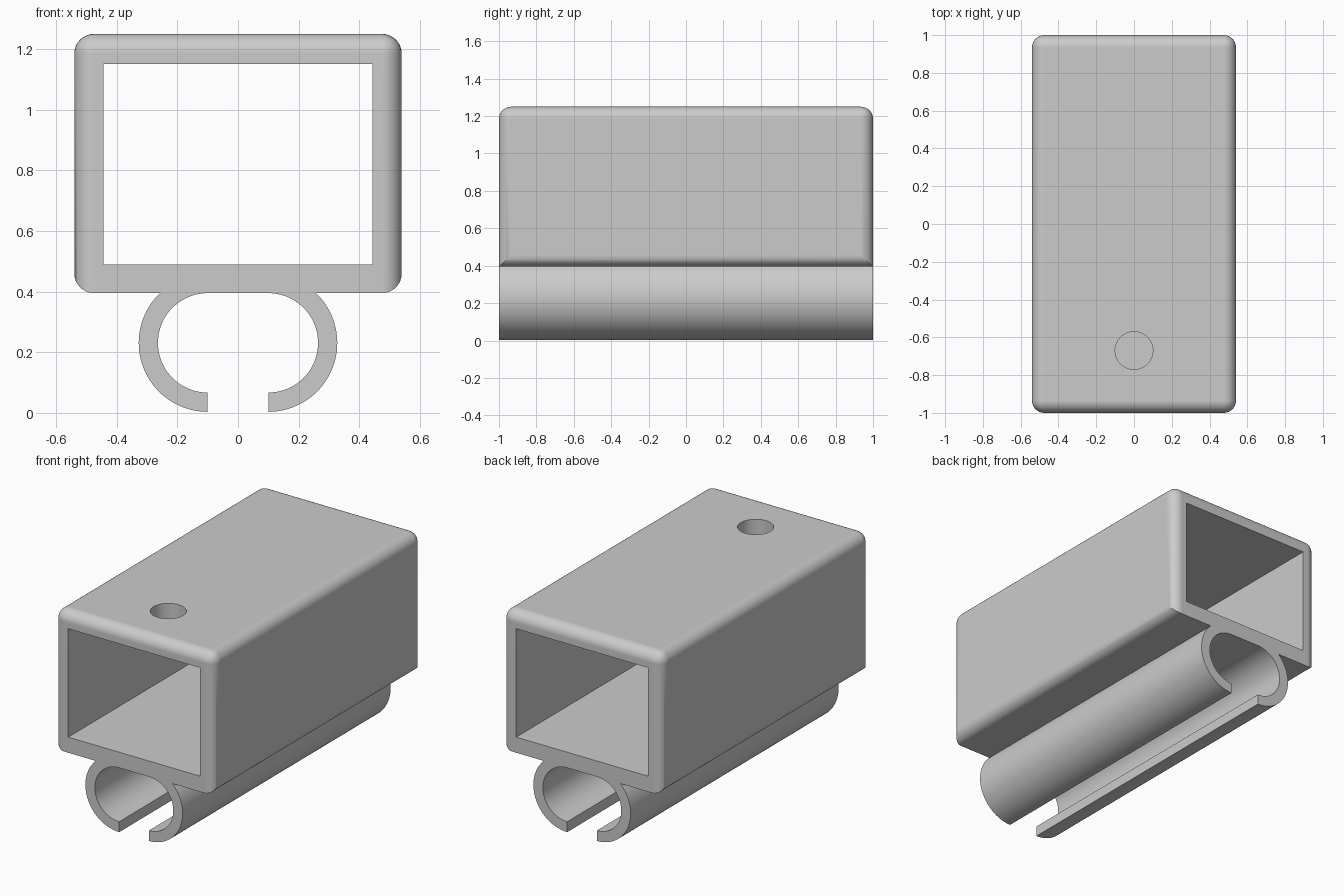
import bpy, bmesh
from math import sin, cos, radians, asin, degrees

if "Cube" in bpy.data.objects:
    bpy.data.objects.remove(bpy.data.objects["Cube"], do_unlink=True)

HALF_LEN = 1.0
BASE, TOP, HALF_W = 0.395, 1.25, 0.54
FILLET = 0.065

grey = bpy.data.materials.new("plain grey")
grey.use_nodes = True
grey.diffuse_color = (0.6, 0.6, 0.6, 1)
grey.node_tree.nodes["Principled BSDF"].inputs["Base Color"].default_value = (0.6, 0.6, 0.6, 1)


def add_object(name, bm):
    bmesh.ops.recalc_face_normals(bm, faces=bm.faces)
    mesh = bpy.data.meshes.new(name)
    bm.to_mesh(mesh)
    bm.free()
    mesh.materials.append(grey)
    obj = bpy.data.objects.new(name, mesh)
    bpy.context.collection.objects.link(obj)
    return obj


def box(half_w, half_len, z0, z1):
    bm = bmesh.new()
    bmesh.ops.create_cube(bm, size=1)
    for v in bm.verts:
        v.co = (v.co.x * 2 * half_w, v.co.y * 2 * half_len, z1 if v.co.z > 0 else z0)
    return bm


def combine(target, tool, operation):
    """Apply a boolean and discard the tool object."""
    mod = target.modifiers.new(operation.lower(), "BOOLEAN")
    mod.operation, mod.solver, mod.object = operation, "EXACT", tool
    bpy.context.view_layer.objects.active = target
    bpy.ops.object.modifier_apply(modifier=mod.name)
    bpy.data.objects.remove(tool, do_unlink=True)


def clip_half(side):
    """C-shaped jaw: round outside and inside, ending in a square lip."""
    cx, cz, outer, inner, sink = 0.1, 0.231, 0.2275, 0.164, 0.03
    start = degrees(asin((BASE - cz) / outer))

    def arc(r, a0, a1, n):
        angles = [radians(a0 + (a1 - a0) * i / n) for i in range(n + 1)]
        return [(cx + r * cos(a), cz + r * sin(a)) for a in angles]

    outline = arc(outer, start, -90, 36) + arc(inner, -90, 90, 40)
    # Root buried in the floor of the sleeve
    outline += [(cx, BASE + sink), (outline[0][0], BASE + sink)]
    bm = bmesh.new()
    face = bm.faces.new([bm.verts.new((side * x, -HALF_LEN, z)) for x, z in outline])
    out = bmesh.ops.extrude_face_region(bm, geom=[face])["geom"]
    bmesh.ops.translate(bm, vec=(0, 2 * HALF_LEN, 0),
                        verts=[g for g in out if isinstance(g, bmesh.types.BMVert)])
    return add_object("clip_jaw", bm)


# Sleeve body, filleted everywhere but the bottom end edges
bm = box(HALF_W, HALF_LEN, BASE, TOP)
rounded = [e for e in bm.edges
           if not (all(v.co.z < BASE + 0.01 for v in e.verts)
                   and e.verts[0].co.y * e.verts[1].co.y > 0)]
bmesh.ops.bevel(bm, geom=rounded, offset=FILLET, offset_type="OFFSET",
                segments=8, profile=0.5, affect="EDGES")
sleeve = add_object("sleeve_with_clip", bm)

# Rectangular opening right through the sleeve
combine(sleeve, add_object("opening", box(0.443, 1.2, 0.49, 1.15)), "DIFFERENCE")

# Round screw hole through the roof only
bm = bmesh.new()
bmesh.ops.create_cone(bm, cap_ends=True, segments=48, radius1=0.1, radius2=0.1, depth=0.4)
bmesh.ops.translate(bm, verts=bm.verts, vec=(0, -0.67, 1.2))
combine(sleeve, add_object("screw_hole", bm), "DIFFERENCE")

# Clip jaws underneath
for side in (1, -1):
    combine(sleeve, clip_half(side), "UNION")

# Smooth fillets and arcs, crisp corners, flat walls
bpy.ops.object.select_all(action="DESELECT")
sleeve.select_set(True)
bpy.context.view_layer.objects.active = sleeve
bpy.ops.object.shade_smooth_by_angle(angle=radians(30))
weighted = sleeve.modifiers.new("flat walls", "WEIGHTED_NORMAL")
weighted.keep_sharp = True
